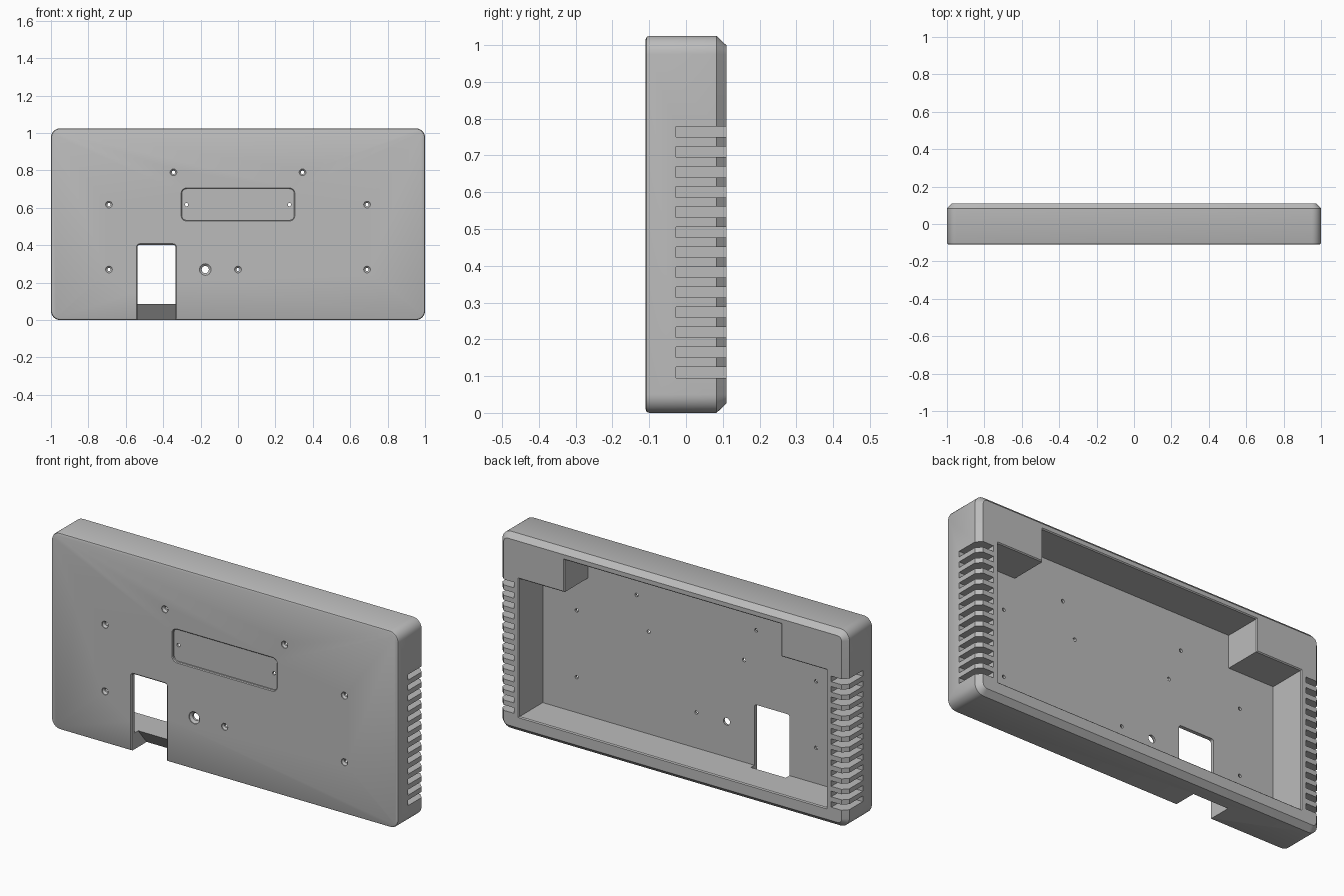
import bpy, bmesh, math

cube = bpy.data.objects.get("Cube")
if cube:
    bpy.data.objects.remove(cube, do_unlink=True)

FRONT, BACK, FLOOR, TOP = -0.11, 0.11, -0.085, 1.025


def rounded_rect(x0, x1, z0, z1, r, n=6):
    """Outline in x and z; a radius of half the size gives a circle."""
    corners = ((x1 - r, z1 - r), (x0 + r, z1 - r), (x0 + r, z0 + r), (x1 - r, z0 + r))
    points = []
    for q, (cx, cz) in enumerate(corners):
        for i in range(n + 1):
            a = math.pi / 2 * (q + i / n)
            points.append((cx + r * math.cos(a), cz + r * math.sin(a)))
    return points


def loft(bm, rings):
    """Closed solid through rings of 3D points."""
    loops = [[bm.verts.new(p) for p in ring] for ring in rings]
    for a, b in zip(loops, loops[1:]):
        for i in range(len(a)):
            j = (i + 1) % len(a)
            bm.faces.new((a[i], a[j], b[j], b[i]))
    bm.faces.new(loops[0])
    bm.faces.new(loops[-1])


def rect_loft(bm, x0, x1, z0, z1, r, levels, n=6):
    """Rounded rectangle lofted along y; each level is (y, outward growth)."""
    loft(bm, [[(x, y, z) for x, z in
               rounded_rect(x0 - g, x1 + g, z0 - g, z1 + g, r + g, n)]
              for y, g in levels])


def hole(bm, x, z, r, levels):
    # a hair under half the size keeps the four arcs from touching
    rect_loft(bm, x - r, x + r, z - r, z + r, r * 0.98, levels)


def finish(bm, name):
    bmesh.ops.remove_doubles(bm, verts=bm.verts, dist=1e-5)
    bmesh.ops.recalc_face_normals(bm, faces=bm.faces)
    mesh = bpy.data.meshes.new(name)
    bm.to_mesh(mesh)
    bm.free()
    obj = bpy.data.objects.new(name, mesh)
    bpy.context.collection.objects.link(obj)
    return obj


def cut(target, bm, name):
    cutter = finish(bm, name)
    cutter.hide_render = True
    mod = target.modifiers.new(name, "BOOLEAN")
    mod.operation = "DIFFERENCE"
    mod.solver = "EXACT"
    mod.object = cutter
    bpy.context.view_layer.objects.active = target
    bpy.ops.object.modifier_apply(modifier=name)
    bpy.data.objects.remove(cutter, do_unlink=True)


# Shell: soft front edge, chamfered back edge
bm = bmesh.new()
rect_loft(bm, -1, 1, 0, TOP, 0.05,
          [(FRONT, -0.010), (FRONT + 0.003, -0.003), (FRONT + 0.010, 0),
           (0.083, 0), (BACK, -0.026)], 8)
shell = finish(bm, "enclosure_shell")


# Cavity open at the back, narrower at the top, with a small lip
def cavity_outline(g):
    half = [(0.885 + g, 0.085 - g), (0.885 + g, 0.803 + g),
            (0.625 + g, 0.803 + g), (0.625 + g, 0.972 + g)]
    return half + [(-x, z) for x, z in reversed(half)]


bm = bmesh.new()
loft(bm, [[(x, y, z) for x, z in cavity_outline(g)]
          for y, g in ((FLOOR, 0), (0.105, 0), (0.12, 0.015))])
cut(shell, bm, "cavity_cutter")

# Ventilation slots wrapping from the sides onto the back
bm = bmesh.new()
for side in (-1, 1):
    for i in range(13):
        z = 0.110 + i * 0.0545
        loft(bm, [[(side * x, y, z + dz) for x, y in
                   ((0.914, -0.027), (1.1, -0.027), (1.1, 0.2), (0.914, 0.2))]
                  for dz in (-0.0145, 0.0145)])
cut(shell, bm, "slot_cutter")

# Label recess in the front
bm = bmesh.new()
rect_loft(bm, -0.300, 0.300, 0.533, 0.702, 0.025,
          [(FRONT - 0.01, 0.014), (FRONT + 0.004, 0), (FRONT + 0.013, 0)])
cut(shell, bm, "recess_cutter")

# Countersunk screw holes, cable hole and recess pin holes
bm = bmesh.new()
screws = [(0, 0.27)] + [(s * x, z) for s in (-1, 1)
                        for x, z in ((0.345, 0.79), (0.69, 0.617), (0.69, 0.27))]
for x, z in screws:
    hole(bm, x, z, 0.009, [(FRONT - 0.01, 0.009), (FRONT + 0.004, 0.009),
                           (FRONT + 0.013, 0), (FLOOR + 0.02, 0)])
hole(bm, -0.175, 0.27, 0.019, [(FRONT - 0.01, 0.012), (FRONT + 0.004, 0.012),
                               (FRONT + 0.014, 0), (FLOOR + 0.02, 0)])
for x in (-0.275, 0.275):
    hole(bm, x, 0.617, 0.009, [(FRONT - 0.01, 0), (FLOOR + 0.02, 0)])
cut(shell, bm, "hole_cutter")

# Cable notch through the front wall
bm = bmesh.new()
rect_loft(bm, -0.537, -0.335, -0.2, 0.402, 0.012,
          [(FRONT - 0.01, 0.016), (FRONT + 0.006, 0), (-0.055, 0)])
cut(shell, bm, "notch_cutter")

# Sloped relief under the notch, through the bottom wall
bm = bmesh.new()
profile = ((-0.097, -0.05), (0.056, -0.05), (-0.055, 0.085), (-0.055, 0.15), (-0.097, 0.15))
loft(bm, [[(x, y, z) for y, z in profile] for x in (-0.537, -0.335)])
cut(shell, bm, "relief_cutter")

# Plain grey plastic
grey = bpy.data.materials.new("grey_plastic")
grey.use_nodes = True
colour = (0.5, 0.5, 0.5, 1)
grey.diffuse_color = colour
grey.node_tree.nodes["Principled BSDF"].inputs["Base Color"].default_value = colour
shell.data.materials.clear()
shell.data.materials.append(grey)
for poly in shell.data.polygons:
    poly.material_index = 0

bpy.ops.object.select_all(action="DESELECT")
shell.select_set(True)
bpy.context.view_layer.objects.active = shell
bpy.ops.object.shade_smooth_by_angle(angle=math.radians(25))
